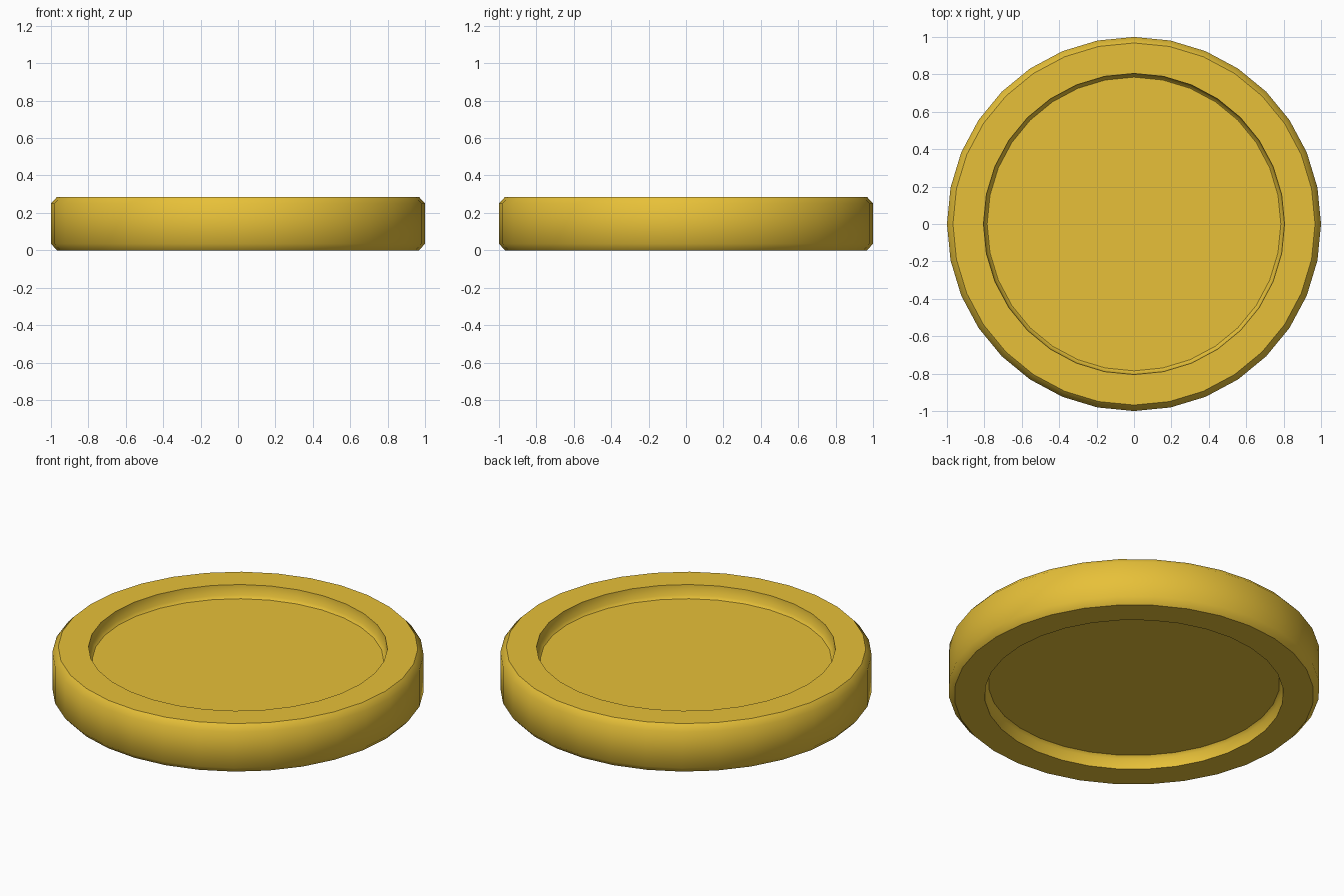
import bpy, bmesh, math

if "Cube" in bpy.data.objects:
    bpy.data.objects.remove(bpy.data.objects["Cube"])

SIDES = 32
H = 0.285          # coin thickness
DEPTH = 0.075      # recess depth on both faces

# Half profile (radius, z) from the bottom recess round the rim to the top recess
lower = [(0.785, DEPTH), (0.80, DEPTH - 0.015), (0.805, 0), (0.968, 0), (1.0, 0.035)]
profile = lower + [(r, H - z) for r, z in reversed(lower)]

bm = bmesh.new()
rings = []
for r, z in profile:
    rings.append([bm.verts.new((r * math.cos(2 * math.pi * i / SIDES),
                                r * math.sin(2 * math.pi * i / SIDES), z))
                  for i in range(SIDES)])

# Rim bands
for a, b in zip(rings, rings[1:]):
    for i in range(SIDES):
        j = (i + 1) % SIDES
        bm.faces.new((a[i], a[j], b[j], b[i]))

# Recessed faces
floors = [bm.faces.new(rings[0][::-1]), bm.faces.new(rings[-1])]
bmesh.ops.recalc_face_normals(bm, faces=bm.faces)

mesh = bpy.data.meshes.new("coin")
bm.to_mesh(mesh)
bm.free()
coin = bpy.data.objects.new("coin", mesh)
bpy.context.collection.objects.link(coin)

# Gold colour
gold = bpy.data.materials.new("gold")
gold.diffuse_color = (0.8, 0.53, 0.04, 1)
gold.use_nodes = True
gold.node_tree.nodes["Principled BSDF"].inputs["Base Color"].default_value = gold.diffuse_color
mesh.materials.append(gold)

# Smooth rim and bevels, crisp recess edges
bpy.context.view_layer.objects.active = coin
coin.select_set(True)
bpy.ops.object.shade_smooth_by_angle(angle=math.radians(46))
for p in mesh.polygons:
    if len(p.vertices) == SIDES:
        p.use_smooth = False
